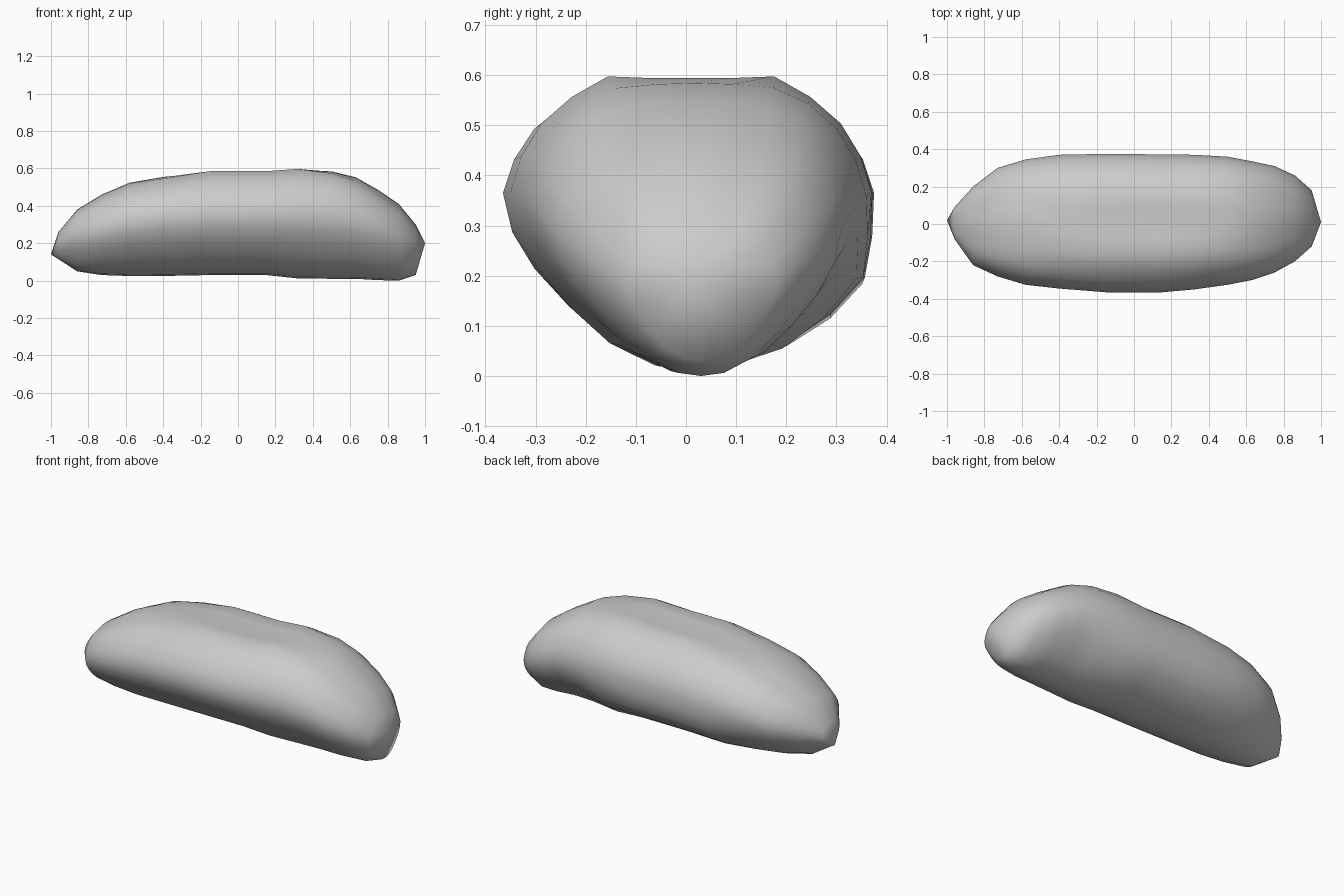
import bpy, bmesh

if "Cube" in bpy.data.objects:
    bpy.data.objects.remove(bpy.data.objects["Cube"])

# Stations along the length: x, front y, back y, bottom z, top z
STATIONS = [
    (-.96, -.08, .09, .115, .26), (-.86, -.22, .20, .05, .38),
    (-.73, -.28, .30, .03, .46), (-.58, -.325, .345, .025, .525),
    (-.40, -.345, .37, .025, .56), (-.15, -.365, .375, .03, .588),
    (.15, -.365, .372, .03, .588), (.32, -.35, .37, .012, .604),
    (.50, -.325, .36, .01, .59), (.63, -.30, .335, .01, .555),
    (.75, -.26, .31, .003, .485), (.86, -.20, .26, .0, .41),
    (.95, -.12, .18, .03, .30),
]
# Rounded section: half width, height from 0 to 1, listed from top to bottom
SIDE = [(.22, .982), (.46, .995), (.66, .92), (.83, .83), (.94, .72), (1, .6),
        (.95, .46), (.83, .33), (.65, .2), (.45, .09), (.2, .015)]
# The back flank hangs fuller in the middle of the length
FULL = SIDE[:6] + [(1, .44), (.98, .29), (.8, .16), (.55, .06), (.25, .015)]
# Towards the ends the flat top becomes a round crown
CROWN = [1.0, .99, .95]


def mix(a, b, t):
    return a + (b - a) * t


def ring(bm, x, y0, y1, z0, z1):
    mid, half = (y0 + y1) / 2, (y1 - y0) / 2
    crown = min(1, max(0, (abs(x - .05) - .2) / .5))
    full = .8 * min(1, max(0, (.5 - abs(x + .1)) / .25 + .4))
    front = list(SIDE)
    back = [(mix(a[0], b[0], full), mix(a[1], b[1], full)) for a, b in zip(SIDE, FULL)]
    for side in (front, back):
        for i in (0, 1):
            w, h = side[i]
            side[i] = (w, mix(h, CROWN[i + 1], crown))
    pts = [(0, mix(.98, CROWN[0], crown))] + front + [(0, 0)]
    pts += [(-w, h) for w, h in reversed(back)]
    return [bm.verts.new((x, mid - w * half, mix(z0, z1, h))) for w, h in pts]


# Loaf body: lofted rings closed by a blunt tip at each end
bm = bmesh.new()
rings = [ring(bm, *s) for s in STATIONS]
n = len(rings[0])
for a, b in zip(rings, rings[1:]):
    for i in range(n):
        j = (i + 1) % n
        bm.faces.new((a[i], a[j], b[j], b[i]))
for r, tip in ((rings[0], (-1, .02, .14)), (rings[-1], (1, .01, .20))):
    v = bm.verts.new(tip)
    for i in range(n):
        bm.faces.new((r[i], r[(i + 1) % n], v))
bmesh.ops.recalc_face_normals(bm, faces=bm.faces)
for f in bm.faces:
    f.smooth = True
mesh = bpy.data.meshes.new("loaf_body")
bm.to_mesh(mesh)
bm.free()
body = bpy.data.objects.new("loaf_body", mesh)
bpy.context.collection.objects.link(body)
